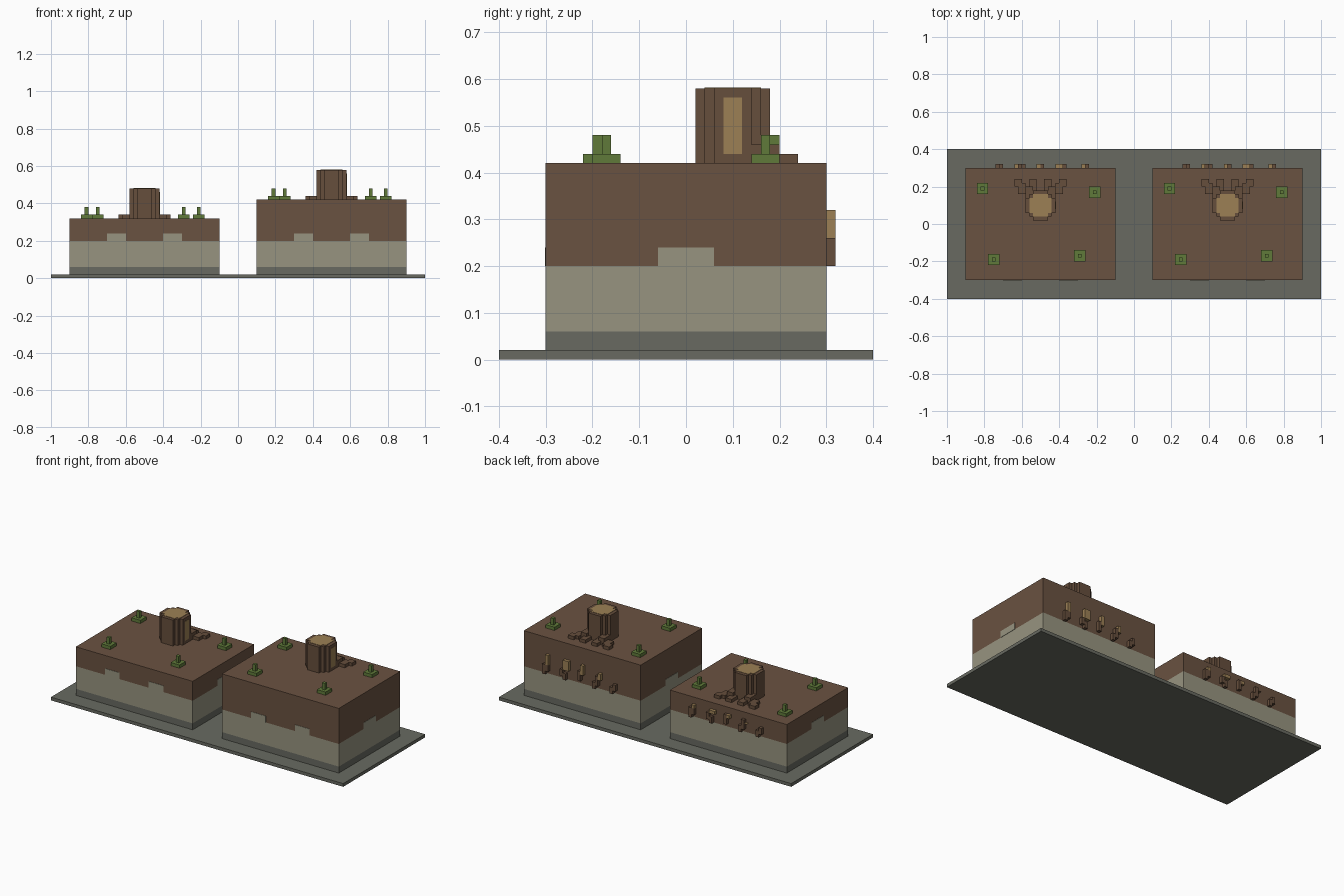
import bpy, bmesh

if "Cube" in bpy.data.objects:
    bpy.data.objects.remove(bpy.data.objects["Cube"])

def material(name, rgb):
    m = bpy.data.materials.new(name)
    lin = [((c / 255 + 0.055) / 1.055) ** 2.4 for c in rgb]
    m.diffuse_color = (*lin, 1)
    m.use_nodes = True
    m.node_tree.nodes["Principled BSDF"].inputs["Base Color"].default_value = m.diffuse_color
    return m

SOIL = material("soil brown", (106, 82, 65))
STONE = material("pale stone", (151, 148, 128))
DARK = material("dark stone", (104, 106, 97))
BARK = material("bark brown", (102, 78, 60))
WOOD = material("tan wood", (156, 128, 85))
LEAF = material("leaf green", (96, 122, 58))

def finish(bm, name, mat):
    bmesh.ops.recalc_face_normals(bm, faces=bm.faces)
    me = bpy.data.meshes.new(name)
    bm.to_mesh(me)
    bm.free()
    me.materials.append(mat)
    bpy.context.collection.objects.link(bpy.data.objects.new(name, me))

def boxes(name, mat, items):
    """One object from boxes given as (x0, x1, y0, y1, z0, z1)."""
    bm = bmesh.new()
    for x0, x1, y0, y1, z0, z1 in items:
        vs = bmesh.ops.create_cube(bm, size=1)["verts"]
        for v in vs:
            v.co = ((x0 + x1) / 2 + v.co.x * (x1 - x0),
                    (y0 + y1) / 2 + v.co.y * (y1 - y0),
                    (z0 + z1) / 2 + v.co.z * (z1 - z0))
    finish(bm, name, mat)

def stepped_disc(name, mat, quarter, cx, cy, z0, z1):
    """Prism whose stepped outline is mirrored from one quarter."""
    q = quarter
    pts = q + [(-x, y) for x, y in q[::-1]]
    pts += [(-x, -y) for x, y in q] + [(x, -y) for x, y in q[::-1]]
    bm = bmesh.new()
    f = bm.faces.new([bm.verts.new((cx + x, cy + y, z0)) for x, y in pts])
    top = bmesh.ops.extrude_face_region(bm, geom=[f])["geom"]
    bmesh.ops.translate(bm, vec=(0, 0, z1 - z0),
                        verts=[v for v in top if isinstance(v, bmesh.types.BMVert)])
    finish(bm, name, mat)

# Base plate
boxes("base_plate", DARK, [(-1, 1, -0.4, 0.4, 0, 0.02)])

T = 0.002
for side, cx, top in (("left", -0.5, 0.32), ("right", 0.5, 0.42)):
    # Layered earth block
    x0, x1 = cx - 0.4, cx + 0.4
    for part, mat, a, b in (("footing", DARK, 0.02, 0.06), ("stone_layer", STONE, 0.06, 0.2),
                            ("soil_layer", SOIL, 0.2, top)):
        boxes(f"{side}_{part}", mat, [(x0, x1, -0.3, 0.3, a, b)])

    # Stone notches rising into the soil on the front and both ends
    boxes(f"{side}_stone_notches", STONE, [
        (cx - 0.2, cx - 0.1, -0.3 - T, -0.29, 0.2, 0.24),
        (cx + 0.1, cx + 0.2, -0.3 - T, -0.29, 0.2, 0.24),
        (x0 - T, x0 + 0.01, -0.06, 0.06, 0.2, 0.24),
        (x1 - 0.01, x1 + T, -0.06, 0.06, 0.2, 0.24)])

    # Stump with tan cut top and side scar
    stepped_disc(f"{side}_stump", BARK, [(0.08, 0.04), (0.06, 0.04), (0.06, 0.06),
                 (0.04, 0.06), (0.04, 0.08)], cx, 0.1, top, top + 0.16)
    stepped_disc(f"{side}_stump_cut", WOOD, [(0.06, 0.04), (0.04, 0.04), (0.04, 0.06)],
                 cx, 0.1, top + 0.15, top + 0.16 + T)
    boxes(f"{side}_stump_scar", WOOD,
          [(cx + 0.07, cx + 0.08 + T, 0.08, 0.12, top + 0.02, top + 0.14)])

    # Surface roots behind the stump, mirrored
    roots = []
    for a, b, y0, y1, h in ((0.10, 0.14, 0.20, 0.24, 0.02), (0.08, 0.12, 0.16, 0.22, 0.02),
                            (0.04, 0.08, 0.14, 0.20, 0.04), (0.02, 0.06, 0.17, 0.24, 0.02)):
        roots += [(cx + a, cx + b, y0, y1, top, top + h), (cx - b, cx - a, y0, y1, top, top + h)]
    boxes(f"{side}_surface_roots", BARK, roots)

    # Roots poking out of the back: tan upper piece, brown lower pieces
    hi = 0.32 if side == "right" else 0.28
    tan, brown = [], []
    for a, b, z in ((-0.14, -0.12, hi - 0.02), (-0.02, 0, hi), (0.08, 0.12, hi), (0.22, 0.24, hi)):
        tan.append((cx + a, cx + b, 0.29, 0.32, 0.26, z))
    for a, b, z0, z1 in ((-0.24, -0.22, 0.22, 0.26), (-0.22, -0.20, 0.20, 0.24),
                         (-0.12, -0.10, 0.22, 0.28), (-0.10, -0.08, 0.20, 0.24),
                         (0, 0.02, 0.22, 0.28), (0.12, 0.14, 0.22, 0.26),
                         (0.10, 0.12, 0.20, 0.24), (0.22, 0.24, 0.22, 0.26),
                         (0.24, 0.26, 0.20, 0.26)):
        brown.append((cx + a, cx + b, 0.29, 0.32, z0, z1))
    boxes(f"{side}_back_roots_tan", WOOD, tan)
    boxes(f"{side}_back_roots_brown", BARK, brown)

    # Sprouts: leaf pad and stem
    for i, (dx, y) in enumerate(((-0.31, 0.19), (0.29, 0.17), (-0.25, -0.19), (0.21, -0.17))):
        x = cx + dx
        boxes(f"{side}_sprout_{i + 1}", LEAF, [
            (x - 0.03, x + 0.03, y - 0.03, y + 0.03, top, top + 0.02),
            (x - 0.01, x + 0.01, y - 0.01, y + 0.01, top + 0.02, top + 0.06)])
